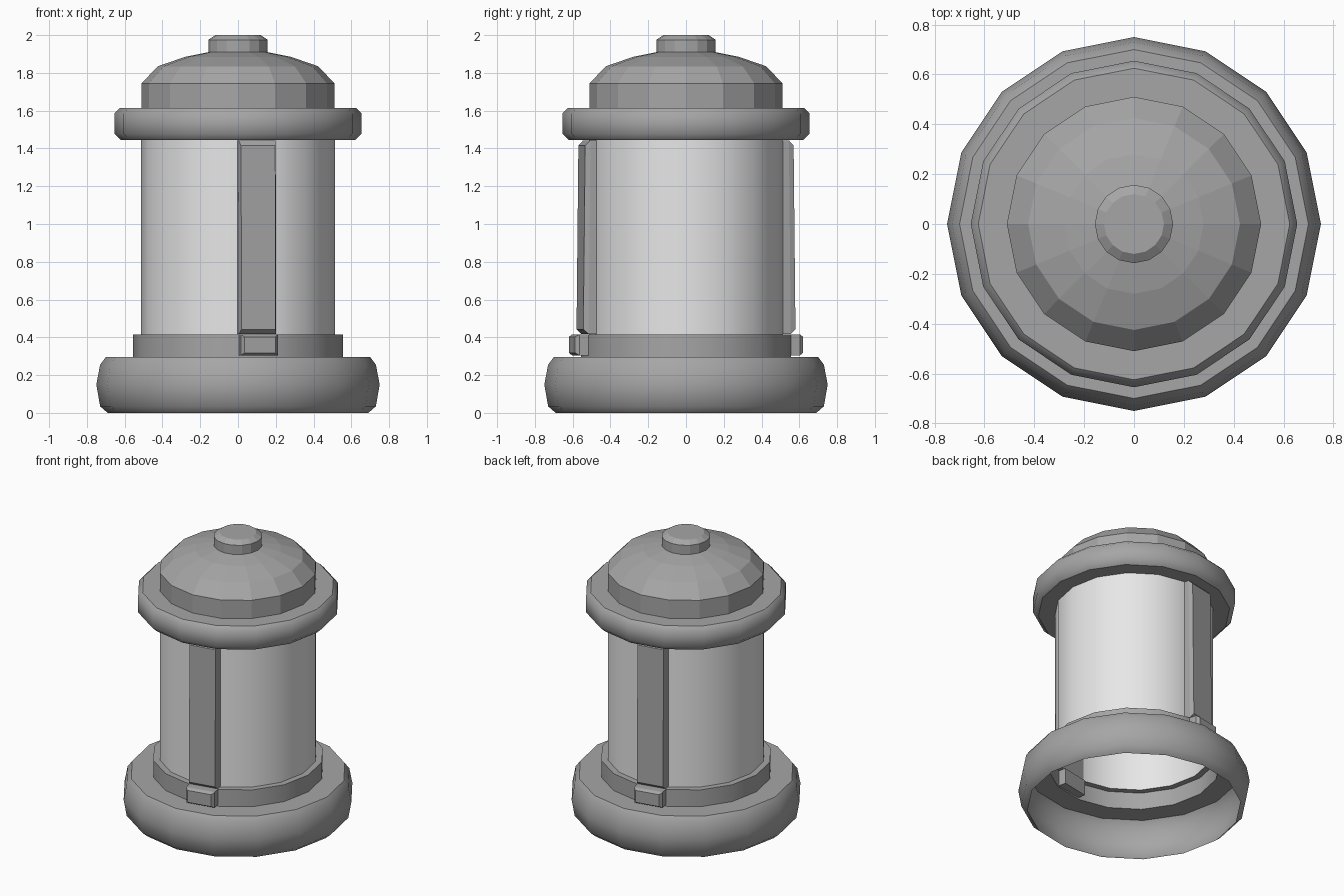
import bpy
import math
from mathutils import Vector

if "Cube" in bpy.data.objects:
    bpy.data.objects.remove(bpy.data.objects["Cube"])

SIDES = 16


def material(name, value):
    m = bpy.data.materials.new(name)
    m.diffuse_color = (value, value, value, 1)
    m.use_nodes = True
    m.node_tree.nodes["Principled BSDF"].inputs["Base Color"].default_value = m.diffuse_color
    return m


trim_grey = material("trim grey", 0.38)
light_grey = material("light grey", 0.8)


def add_object(name, verts, faces, mat, smooth=False):
    me = bpy.data.meshes.new(name)
    me.from_pydata(verts, [], faces)
    me.materials.append(mat)
    for p in me.polygons:
        p.use_smooth = smooth
    ob = bpy.data.objects.new(name, me)
    bpy.context.collection.objects.link(ob)
    return ob


def lathe(name, strips, mat, smooth, cap=False):
    """Turn (radius, z) strips round z; edges between strips stay sharp."""
    verts, faces = [], []
    for strip in strips:
        start = len(verts)
        for r, z in strip:
            for i in range(SIDES):
                a = math.tau * i / SIDES
                verts.append((r * math.cos(a), r * math.sin(a), z))
        for k in range(len(strip) - 1):
            for i in range(SIDES):
                j = (i + 1) % SIDES
                a, b = start + k * SIDES, start + (k + 1) * SIDES
                faces.append((a + i, a + j, b + j, b + i))
    if cap:
        faces.append(tuple(range(len(verts) - SIDES, len(verts))))
    return add_object(name, verts, faces, mat, smooth)


# Hollow rounded foot
lathe("base", [
    [(0.69, 0), (0.73, 0.035), (0.75, 0.15), (0.73, 0.255), (0.70, 0.295)],
    [(0.70, 0.295), (0.555, 0.295)]], trim_grey, True)

# Step between foot and body
lathe("lower_collar", [[(0.555, 0.295), (0.555, 0.415)],
                       [(0.555, 0.415), (0.513, 0.415)]], trim_grey, True)

# Open tube body
lathe("body", [[(0.513, 0.415), (0.513, 1.445)]], light_grey, True)

# Rounded rim under the dome
lathe("upper_rim", [
    [(0.513, 1.445), (0.62, 1.445)],
    [(0.62, 1.445), (0.655, 1.478), (0.655, 1.585), (0.625, 1.615)],
    [(0.625, 1.615), (0.51, 1.615)]], trim_grey, True)

# Faceted dome and top knob
lathe("dome", [[(0.51, 1.615), (0.51, 1.745), (0.425, 1.835),
                (0.28, 1.885), (0.155, 1.91)]], trim_grey, False)
lathe("knob", [[(0.157, 1.905), (0.157, 1.975), (0.12, 2.0)]],
      trim_grey, False, cap=True)


def block(name, angle, rings):
    """Chamfered block on a body facet; each ring is
    (half width, low z, high z, depth at low z, depth at high z)."""
    n = Vector((math.cos(angle), math.sin(angle), 0))
    t = Vector((-n.y, n.x, 0))
    verts = []
    for w, z0, z1, d0, d1 in rings:
        for s, z, d in ((-w, z0, d0), (w, z0, d0), (w, z1, d1), (-w, z1, d1)):
            verts.append(n * d + t * (s - 0.003) + Vector((0, 0, z)))
    faces = [(3, 2, 1, 0)]
    for k in range(len(rings) - 1):
        for i in range(4):
            j = (i + 1) % 4
            a, b = 4 * k, 4 * k + 4
            faces.append((a + i, a + j, b + j, b + i))
    m = len(verts) - 4
    faces.append((m, m + 1, m + 2, m + 3))
    add_object(name, verts, faces, trim_grey)


# Upright strip with a small foot block, front and back
for side, deg in (("front", -78.75), ("back", 101.25)):
    a = math.radians(deg)
    block(side + "_strip", a, [
        (0.1, 0.418, 1.443, 0.50, 0.50),
        (0.1, 0.418, 1.443, 0.545, 0.535),
        (0.092, 0.442, 1.415, 0.572, 0.562)])
    block(side + "_foot_block", a, [
        (0.1, 0.305, 0.415, 0.49, 0.49),
        (0.1, 0.305, 0.415, 0.595, 0.595),
        (0.084, 0.318, 0.403, 0.615, 0.615)])
